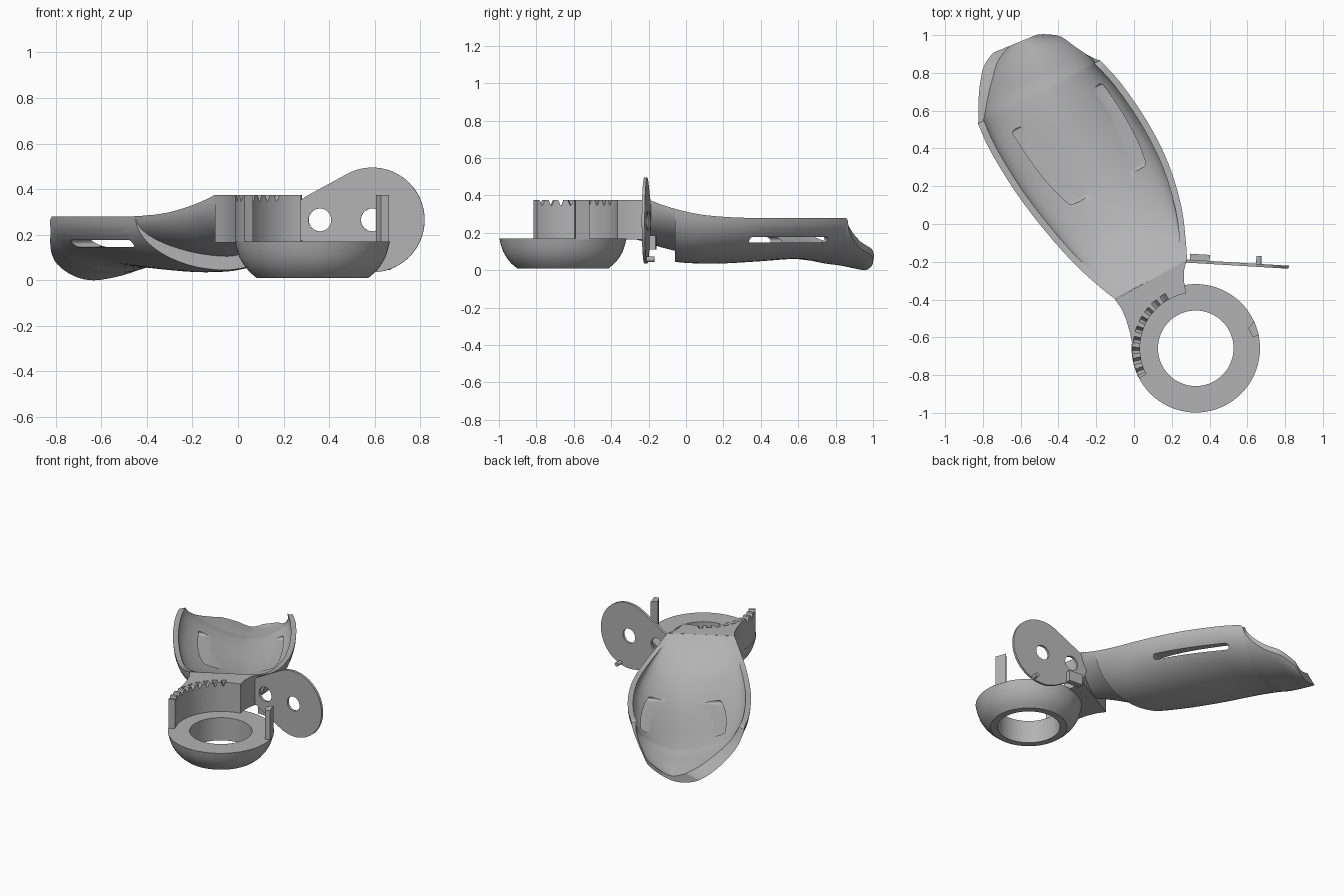
import bpy, bmesh, math
from mathutils import Vector, Matrix

cube = bpy.data.objects.get("Cube")
if cube:
    bpy.data.objects.remove(cube, do_unlink=True)

grey = bpy.data.materials.new("plain_grey")
grey.use_nodes = True
grey.diffuse_color = (0.45, 0.45, 0.45, 1)
grey.node_tree.nodes["Principled BSDF"].inputs["Base Color"].default_value = (0.45, 0.45, 0.45, 1)


def finish(name, bm, matrix=None):
    if matrix:
        bm.transform(matrix)
    bmesh.ops.recalc_face_normals(bm, faces=bm.faces)
    mesh = bpy.data.meshes.new(name)
    bm.to_mesh(mesh)
    bm.free()
    mesh.materials.append(grey)
    obj = bpy.data.objects.new(name, mesh)
    bpy.context.collection.objects.link(obj)
    return obj


def prism(name, outline, low, high, matrix=None, holes=()):
    """Extrude a flat outline, with optional holes, from low to high along local z."""
    bm = bmesh.new()
    for loop in (outline, *holes):
        verts = [bm.verts.new((x, y, low)) for x, y in loop]
        for i in range(len(verts)):
            bm.edges.new((verts[i - 1], verts[i]))
    bmesh.ops.triangle_fill(bm, edges=bm.edges[:], use_beauty=True)
    out = bmesh.ops.extrude_face_region(bm, geom=bm.faces[:])
    bmesh.ops.translate(bm, vec=(0, 0, high - low),
                        verts=[g for g in out["geom"] if isinstance(g, bmesh.types.BMVert)])
    return finish(name, bm, matrix)


def arc(cx, cy, r, start, end, n):
    angles = [math.radians(start + (end - start) * i / n) for i in range(n + 1)]
    return [(cx + r * math.cos(a), cy + r * math.sin(a)) for a in angles]


def disc(cx, cy, r, n=32):
    return arc(cx, cy, r, 0, 360, n)[:-1]


def cut(obj, cutter):
    mod = obj.modifiers.new("cut", 'BOOLEAN')
    mod.operation, mod.solver, mod.object = 'DIFFERENCE', 'EXACT', cutter
    bpy.context.view_layer.objects.active = obj
    bpy.ops.object.modifier_apply(modifier=mod.name)
    bpy.data.objects.remove(cutter, do_unlink=True)


def smooth(obj, angle=35):
    bpy.ops.object.select_all(action='DESELECT')
    obj.select_set(True)
    bpy.context.view_layer.objects.active = obj
    bpy.ops.object.shade_smooth_by_angle(angle=math.radians(angle))


# Cuff frame: local x across, local y along the trough
SIDE, ALONG = Vector((0.88, 0.47, 0)), Vector((-0.47, 0.88, 0))
ORIGIN = Vector((0.09, -0.295, 0))

# Cuff stations: along, left, right, rim, trimmed rim, outer floor, inner floor
stations = [
    (0, -.217, .217, .375, .375, .11, .375),
    (.1, -.26, .262, .335, .335, .09, .32),
    (.27, -.32, .326, .295, .295, .045, .21),
    (.5, -.375, .372, .28, .28, .035, .14),
    (.75, -.415, .378, .28, .28, .045, .11),
    (1, -.43, .35, .28, .28, .06, .1),
    (1.14, -.422, .314, .28, .28, .05, .09),
    (1.17, -.42, .31, .28, .22, .045, .085),
    (1.22, -.42, .31, .28, .165, .035, .075),
    (1.3, -.405, .31, .28, .115, .025, .065),
    (1.38, -.37, .29, .28, .08, .01, .05),
    (1.42, -.34, .25, .28, .05, .003, .043),
    (1.44, -.31, .21, .28, .03, 0, .04),
]


def spline(rows, steps):
    """Catmull-Rom resampling of the station rows."""
    out = []
    for i in range(len(rows) - 1):
        p0, p1 = rows[max(i - 1, 0)], rows[i]
        p2, p3 = rows[i + 1], rows[min(i + 2, len(rows) - 1)]
        for k in range(steps):
            t = k / steps
            out.append([b + t / 2 * (c - a + t * (2*a - 5*b + 4*c - d + t * (3*b - a - 3*c + d)))
                        for a, b, c, d in zip(p0, p1, p2, p3)])
    return out + [list(rows[-1])]


def trough(left, right, rim, trim, floor, n, power=1, skew=0):
    depth = max(rim - floor, 0)
    start = math.asin(min(max((rim - trim) / depth, 0), 0.97)) if depth > 0.01 else 0
    mid, half = (left + right) / 2, (right - left) / 2
    pts = []
    for i in range(n):
        a = start + (math.pi - 2 * start) * i / (n - 1)
        c, s = math.cos(a), math.sin(a)
        pts.append((mid + half * math.copysign(abs(c) ** power, c) + skew * s, rim - depth * s))
    return pts


def make_trough(name, lift, power, n=33, wall=0.035):
    """Loft the shell; lift raises its outer floor, power narrows it."""
    bm = bmesh.new()
    loops = []
    for v, left, right, rim, trim, outer, inner in spline(stations, 3):
        pts = trough(left, right, rim, trim, outer + lift, n, power)
        pts += trough(left + wall, right - wall, rim, min(trim + wall, rim), inner, n, 1.3, .06)[::-1]
        shear = .1 * min(max((v - 1.14) / .16, 0), 1)
        loops.append([bm.verts.new(ORIGIN + SIDE * u + ALONG * (v - shear * u) + Vector((0, 0, z)))
                      for u, z in pts])
    m = 2 * n
    for a, b in zip(loops, loops[1:]):
        for i in range(m):
            bm.faces.new((a[i], a[(i + 1) % m], b[(i + 1) % m], b[i]))
    for ring in (loops[0], loops[-1]):
        for i in range(n - 1):
            bm.faces.new((ring[i], ring[i + 1], ring[m - 2 - i], ring[m - 1 - i]))
    return finish(name, bm)


def block(y0, y1):
    return prism("block_cutter", [(-1.2, y0), (.6, y0), (.6, y1), (-1.2, y1)], -.2, .6)


# Deep cuff shell, stepping up to a shallower flare near the neck
STEP = -.06
cuff = make_trough("cuff", 0, 1)
cut(cuff, block(-1, STEP))
flare = make_trough("cuff_flare", .06, 1.2)
cut(flare, block(STEP, 1.4))

# Paired vent slots through both cuff walls
across = Matrix.Translation(ORIGIN) @ Matrix((
    (ALONG.x, 0, SIDE.x, 0), (ALONG.y, 0, SIDE.y, 0), (0, 1, 0, 0), (0, 0, 0, 1)))
for z in (.162, .215):
    slot = arc(1.03, z, .015, -90, 90, 8) + arc(.56, z, .015, 90, 270, 8)
    cut(cuff, prism("slot_cutter", slot, -.7, .7, across))
smooth(cuff)
smooth(flare)

# Bowl-shaped ring
CX, CY = .327, -.658
profile = [(.2, .01), (.245, .01), (.275, .035), (.3, .065), (.32, .1), (.333, .14), (.34, .17), (.2, .17)]
bm = bmesh.new()
verts = [bm.verts.new((r, 0, z)) for r, z in profile]
edges = [bm.edges.new((verts[i - 1], verts[i])) for i in range(len(verts))]
bmesh.ops.spin(bm, geom=verts + edges, cent=(0, 0, 0), axis=(0, 0, 1), angle=math.tau, steps=72)
bmesh.ops.remove_doubles(bm, verts=bm.verts, dist=0.0005)
smooth(finish("ring", bm, Matrix.Translation((CX, CY, 0))))

# Neck joining the curved wall to the cuff
BASE, TOP = .165, .375
outline = arc(CX, CY, .332, 100, 180, 24)
outline += [(-.02, -.58), (-.04, -.51), (-.065, -.45), (-.1, -.4), (.28, -.19), (.266, -.24), (.264, -.3)]
smooth(prism("neck", outline, BASE, TOP))

# Curved wall with scalloped teeth along its top edge
bm = bmesh.new()
slices = []
for angle in range(100, 209):
    notch = max(0, math.cos(math.tau * (angle - 122) / 10)) if 119 < angle < 206 else 0
    c, s = math.cos(math.radians(angle)), math.sin(math.radians(angle))
    crest = TOP - .03 * notch
    slices.append([bm.verts.new((CX + r * c, CY + r * s, z))
                   for r, z in ((.295, BASE), (.338, BASE), (.338, crest), (.295, crest))])
for a, b in zip(slices, slices[1:]):
    for i in range(4):
        bm.faces.new((a[i - 1], a[i], b[i], b[i - 1]))
bm.faces.new(slices[0])
bm.faces.new(slices[-1])
smooth(finish("toothed_wall", bm))

# Stop post on the ring
prism("stop_post", [(.605, -.55), (.637, -.515), (.662, -.59), (.628, -.598)], BASE, TOP)

# Teardrop side plate with two holes: local x right, local y up, local z backwards
tilt = Matrix.Translation((.29, -.197, 0)) @ Matrix.Rotation(-.06, 4, 'Z') @ Matrix((
    (1, 0, 0, 0), (0, 0, 1, 0), (0, 1, 0, 0), (0, 0, 0, 1)))
BIG, SMALL, NEAR, FAR, MID = .23, .12, .07, .3, .265
tangent = 180 - math.degrees(math.acos((BIG - SMALL) / (FAR - NEAR)))
teardrop = arc(FAR, MID, BIG, -tangent, tangent, 48) + arc(NEAR, MID, SMALL, tangent, 360 - tangent, 20)
smooth(prism("side_plate", teardrop, -.008, .008, tilt, [disc(x, MID, .05) for x in (NEAR, FAR)]))

# Lug and pin on the back of the plate
prism("plate_lug", [(.005, .11), (.11, .11), (.11, .185), (.005, .185)], 0, .04, tilt)
smooth(prism("plate_pin", disc(.37, .058, .014, 16), 0, .05, tilt))
